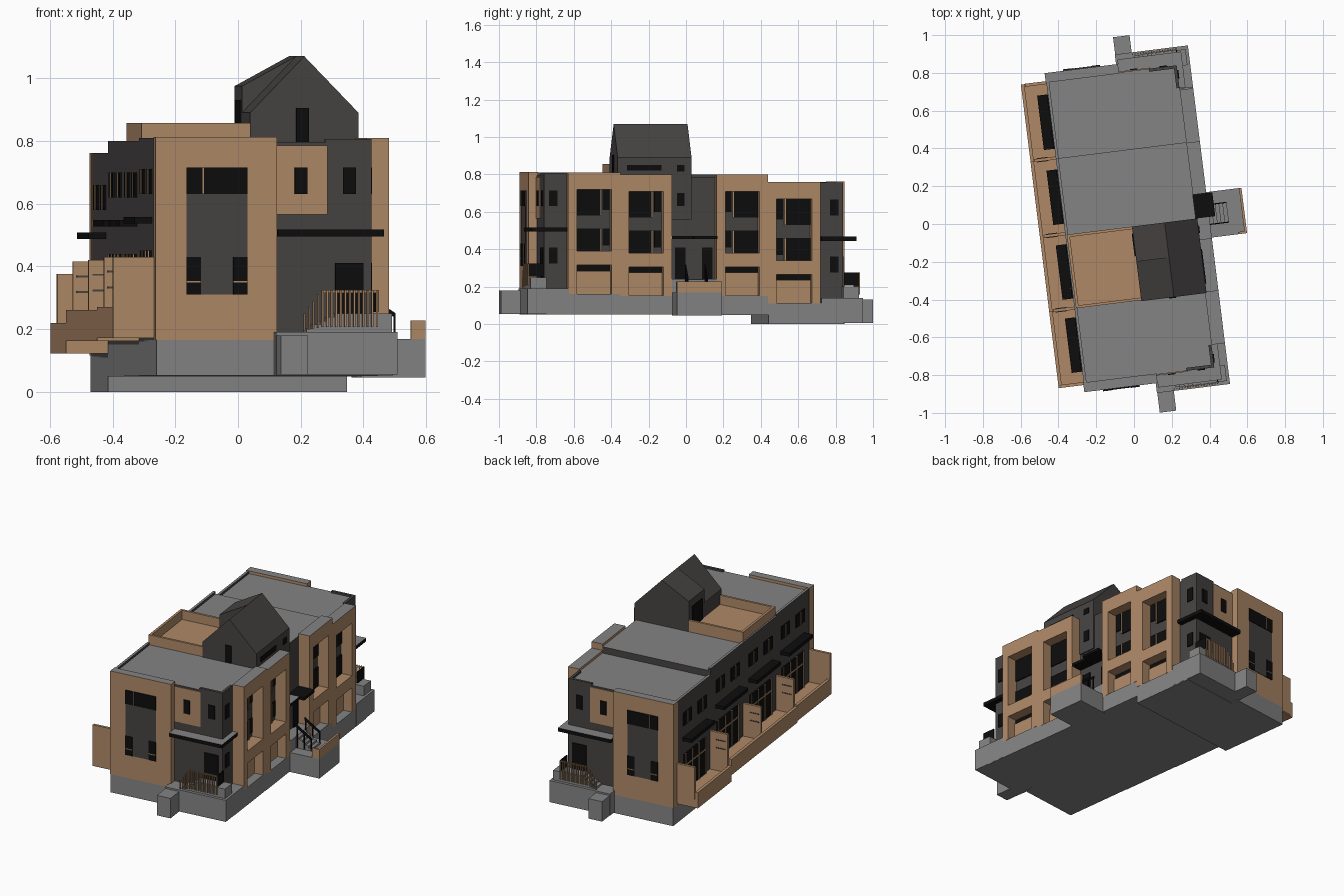
import bpy, bmesh, math
from mathutils import Matrix, Vector

if "Cube" in bpy.data.objects:
    bpy.data.objects.remove(bpy.data.objects["Cube"], do_unlink=True)

PLAN_TURN = Matrix.Rotation(math.radians(7.1), 4, 'Z')


def material(name, color):
    m = bpy.data.materials.new(name)
    m.use_nodes = True
    m.diffuse_color = (*color, 1)
    m.node_tree.nodes["Principled BSDF"].inputs["Base Color"].default_value = (*color, 1)
    return m


TAN = material("tan cladding", (0.43, 0.25, 0.135))
DARK = material("charcoal render", (0.062, 0.056, 0.055))
GREY = material("grey concrete", (0.235, 0.23, 0.235))
BLACK = material("black glass", (0.004, 0.004, 0.004))


def finish(name, bm, mat, top=None):
    """Turn into the plan angle, store, and colour upward faces with the top material."""
    bmesh.ops.recalc_face_normals(bm, faces=bm.faces)
    if top:
        for f in bm.faces:
            f.material_index = int(f.normal.z > 0.9)
    bm.transform(PLAN_TURN)
    me = bpy.data.meshes.new(name)
    bm.to_mesh(me)
    bm.free()
    for m in (mat, top):
        if m:
            me.materials.append(m)
    ob = bpy.data.objects.new(name, me)
    bpy.context.collection.objects.link(ob)
    return ob


def box(name, u, v, z, mat, top=None):
    """Box from (low, high) ranges across, along and up the building."""
    bm = bmesh.new()
    bmesh.ops.create_cube(bm, size=1)
    mid = Vector([sum(r) / 2 for r in (u, v, z)])
    size = [abs(r[1] - r[0]) for r in (u, v, z)]
    bm.transform(Matrix.Translation(mid) @ Matrix.Diagonal((*size, 1)))
    return finish(name, bm, mat, top)


def prism(name, outline, v, mat):
    """Extrude a (u, z) outline along the building."""
    bm = bmesh.new()
    f = bm.faces.new([bm.verts.new((a, v[0], b)) for a, b in outline])
    ext = bmesh.ops.extrude_face_region(bm, geom=[f])["geom"]
    bmesh.ops.translate(bm, vec=(0, v[1] - v[0], 0),
                        verts=[e for e in ext if isinstance(e, bmesh.types.BMVert)])
    return finish(name, bm, mat)


LEFT, WALL, FRAME = -0.368, 0.328, 0.40


def framed_opening(name, v0, v1, dz, flip):
    """Projecting tan bay with a tall upper opening and a low ground opening."""
    a, b = v0 + 0.047, v1 - 0.047
    u = (WALL, FRAME)
    for i, side in enumerate(((v0, a), (b, v1))):
        box(f"{name}_post_{i}", u, side, (0.16 + dz, 0.81 + dz), TAN, GREY)
    box(name + "_head", u, (a, b), (0.72 + dz, 0.81 + dz), TAN, GREY)
    box(name + "_middle_beam", u, (a, b), (0.315 + dz, 0.39 + dz), TAN)
    box(name + "_patio_wall", (WALL, 0.345), (a, b), (0.16 + dz, 0.285 + dz), TAN)
    box(name + "_patio_glass", (WALL, 0.335), (a, b), (0.285 + dz, 0.315 + dz), BLACK)

    def at(t):
        return b - t * (b - a) if flip else a + t * (b - a)
    # wide panes beside narrow ones, one row per storey
    for row, (z0, z1) in enumerate(((0.39, 0.51), (0.58, 0.72))):
        box(f"{name}_window_{row}", (WALL, 0.335), (at(0), at(0.7)), (z0 + dz, z1 + dz), BLACK)
        box(f"{name}_side_window_{row}", (WALL, 0.335), (at(0.78), at(0.98)),
            (z0 + 0.03 + dz, z1 + dz), BLACK)
        box(f"{name}_window_post_{row}", (WALL, 0.338), (at(0.7), at(0.74)),
            (z0 + dz, z1 + dz), TAN)


def garden_side(name, v0, v1, dz):
    """Garden terrace, glazing, awning and bedroom windows on the left side."""
    w = v1 - v0
    lo, hi = max(v0, -0.81), min(v1, 0.81)
    floor = 0.225 + dz
    box(name + "_terrace", (-0.503, LEFT), (lo, hi), (0.172 + dz, floor), TAN)
    box(name + "_terrace_rim", (-0.503, -0.485), (lo, hi), (floor, floor + 0.045), TAN)
    mid = (max(v0, -0.79) + min(v1, 0.79)) / 2
    box(name + "_garden_glazing", (LEFT - 0.008, LEFT), (mid - 0.13, mid + 0.13),
        (floor, 0.45 + dz), BLACK)
    for i in range(4):
        c = mid - 0.12 + i * 0.08
        box(f"{name}_glazing_post_{i}", (LEFT - 0.012, LEFT), (c - 0.004, c + 0.004),
            (floor, 0.45 + dz), TAN)
    box(name + "_glazing_rail", (LEFT - 0.011, LEFT), (mid - 0.13, mid + 0.13),
        (0.375 + dz, 0.383 + dz), TAN)
    box(name + "_awning", (-0.425, LEFT), (mid - 0.145, mid + 0.145),
        (0.537 + dz, 0.558 + dz), BLACK)
    for i, c in enumerate((mid - 0.09, mid + 0.09)):
        box(f"{name}_bedroom_window_{i}", (LEFT - 0.006, LEFT), (c - 0.05, c + 0.05),
            (0.63 + dz, 0.71 + dz), BLACK)
        box(f"{name}_bedroom_mullion_{i}", (LEFT - 0.009, LEFT), (c - 0.003, c + 0.003),
            (0.63 + dz, 0.71 + dz), TAN)


def end_elevation(name, s, dz):
    """Gable end: s is -1 for the front and +1 for the back."""
    def part(label, u, v, z, mat, top=None):
        return box(f"{name}_{label}", u, sorted((s * v[0], s * v[1])),
                   (z[0] + dz, z[1] + dz), mat, top)

    # tan half with its charcoal window strip
    part("tan_wall", (LEFT - 0.003, 0.02), (0.80, 0.851), (0.165, 0.812), TAN, GREY)
    part("window_strip", (-0.272, -0.076), (0.851, 0.854), (0.31, 0.715), DARK)
    part("strip_top_window", (-0.272, -0.076), (0.851, 0.857), (0.63, 0.715), BLACK)
    part("strip_top_mullion", (-0.221, -0.216), (0.851, 0.859), (0.63, 0.715), TAN)
    for i, u in enumerate(((-0.272, -0.226), (-0.122, -0.076))):
        part(f"strip_low_window_{i}", u, (0.851, 0.857), (0.31, 0.43), BLACK)
        part(f"strip_sill_{i}", u, (0.851, 0.859), (0.348, 0.353), TAN)
    # entrance half
    part("tan_panel", (0.02, 0.187), (0.80, 0.811), (0.565, 0.785), TAN)
    part("panel_window", (0.081, 0.121), (0.80, 0.816), (0.63, 0.715), BLACK)
    part("corner_window", (0.237, 0.278), (0.80, 0.812), (0.63, 0.715), BLACK)
    part("door", (0.212, 0.303), (0.80, 0.812), (0.25, 0.41), BLACK)
    for i, z in enumerate(((0.63, 0.715), (0.325, 0.41))):
        part(f"side_window_{i}", (WALL, 0.334), (0.735, 0.78), z, BLACK)
    # corner parapet
    part("parapet", (0.18, WALL), (0.79, 0.806), (0.79, 0.806), DARK)
    part("parapet_return", (0.312, WALL), (0.685, 0.806), (0.79, 0.806), DARK)
    # wraparound canopy
    part("canopy", (0.02, 0.36), (0.80, 0.875), (0.495, 0.517), BLACK, GREY)
    part("canopy_return", (WALL, 0.36), (0.685, 0.80), (0.495, 0.517), BLACK, GREY)
    # porch, deck, steps and slatted railing
    part("porch", (0.01, FRAME), (0.68, 0.903), (0.055, 0.19), GREY)
    part("deck", (0.2, 0.385), (0.80, 0.885), (0.19, 0.25), GREY)
    for i in range(4):
        part(f"porch_step_{i}", (0.11 + 0.023 * i, 0.2), (0.81, 0.885),
             (0.19, 0.202 + 0.012 * i), GREY)
    far = 1.008 if s < 0 else 0.995
    part("entry_block", (0.012, 0.1), (0.90, far), (0.055, 0.18), GREY)
    for i in range(17):
        u = 0.1 + 0.0145 * i
        low = 0.195 + min(i, 4) * 0.003
        part(f"railing_slat_{i}", (u, u + 0.006), (0.889, 0.896),
             (low, min(0.325, 0.25 + 0.02 * i)), TAN)
    part("railing_rail", (0.16, 0.338), (0.886, 0.889), (0.315, 0.325), TAN)
    part("railing_side", (0.334, 0.34), (0.81, 0.89), (0.255, 0.325), BLACK)


# four stepped houses: name, range along, height step, ground level
HOUSES = [("first_house", -0.806, -0.403, 0.0, 0.052),
          ("second_house", -0.403, -0.01, -0.01, 0.05),
          ("third_house", -0.01, 0.395, -0.01, 0.048),
          ("fourth_house", 0.395, 0.806, -0.05, 0.0)]
for name, v0, v1, dz, ground in HOUSES:
    box(name + "_walls", (LEFT, WALL), (v0, v1), (0.16 + dz, 0.795 + dz), DARK, GREY)
    box(name + "_left_parapet", (LEFT, LEFT + 0.015), (v0, v1), (0.79 + dz, 0.81 + dz), DARK, GREY)
    b0 = -0.851 if v0 < -0.8 else v0
    b1 = 0.851 if v1 > 0.8 else v1
    box(name + "_base", (LEFT, FRAME - 0.001), (max(b0, -0.8), min(b1, 0.8)),
        (ground, 0.162 + dz), GREY)
    if b0 != v0 or b1 != v1:
        box(name + "_end_base", (LEFT, 0.02), (b0, b1), (ground, 0.165 + dz), GREY)
    garden_side(name, v0, v1, dz)

end_elevation("front", -1, 0.0)
end_elevation("back", 1, -0.05)

framed_opening("first_bay", -0.685, -0.403, 0.0, False)
framed_opening("second_bay", -0.403, -0.125, -0.01, False)
framed_opening("third_bay", 0.115, 0.392, -0.01, True)
framed_opening("fourth_bay", 0.392, 0.675, -0.05, True)

# garden dividers with slots, and the end screens
for i, (v, z0, z1) in enumerate(((-0.805, 0.172, 0.43), (-0.403, 0.2, 0.43),
                                 (-0.006, 0.2, 0.42), (0.398, 0.17, 0.415), (0.8, 0.13, 0.375))):
    box(f"garden_divider_{i}", (-0.482 if i else -0.503, LEFT), (v - 0.008, v + 0.008), (z0, z1), TAN)
    if 0 < i < 4:
        for k in (0.05, 0.1):
            box(f"divider_slot_{i}_{k}", (-0.47, -0.41), (v - 0.011, v + 0.011),
                (z1 - k, z1 - k + 0.006), DARK)

# attic: front half a plain gable, back half raised by a dormer on the left slope
EAVE, RIDGE, MID, A0, A1 = 0.89, 1.07, 0.162, -0.012, 0.336
prism("attic_gable", [(A0, 0.78), (A1, 0.78), (A1, EAVE), (MID, RIDGE), (A0, EAVE)],
      (-0.41, -0.2), DARK)
prism("attic_dormer", [(A0, 0.78), (A1, 0.78), (A1, EAVE), (MID, RIDGE), (A0, 0.975)],
      (-0.2, -0.012), DARK)
box("attic_front_window", (0.136, 0.176), (-0.415, -0.41), (0.797, 0.905), BLACK)
box("attic_terrace_door", (A0 - 0.006, A0), (-0.17, -0.05), (0.80, 0.93), BLACK)
box("attic_side_window", (A1, A1 + 0.005), (-0.36, -0.175), (0.82, 0.85), BLACK)
box("attic_stair_window", (A1, A1 + 0.005), (-0.09, -0.05), (0.815, 0.85), BLACK)
box("attic_lower_wall", (0.31, A1), (-0.125, -0.012), (0.56, 0.80), DARK)
box("stair_wall_window", (A1, A1 + 0.005), (-0.09, -0.05), (0.63, 0.70), BLACK)

# roof terrace
box("roof_terrace_floor", (-0.355, A0), (-0.405, -0.012), (0.78, 0.80), TAN)
for i, v in enumerate((-0.405, -0.026)):
    box(f"roof_terrace_side_{i}", (-0.355, A0), (v, v + 0.014), (0.78, 0.857), TAN)
box("roof_terrace_left", (-0.36, -0.345), (-0.405, -0.012), (0.78, 0.857), TAN)

# shared side entrance with landing, stair, doors and canopy
box("landing_block", (FRAME - 0.02, 0.588), (-0.122, 0.12), (0.046, 0.168), GREY)
box("landing_wall", (0.575, 0.588), (-0.122, 0.12), (0.168, 0.228), TAN)
box("landing_side_wall", (0.54, 0.588), (-0.122, -0.11), (0.168, 0.228), TAN)
box("entrance_floor", (WALL, 0.40), (-0.125, 0.115), (0.15, 0.24), GREY)
for i in range(5):
    box(f"entrance_step_{i}", (0.40, 0.50 - 0.02 * i), (-0.05, 0.05),
        (0.168, 0.182 + 0.014 * i), GREY)
for i, v in enumerate((-0.055, 0.05)):
    prism(f"stair_handrail_{i}", [(0.40, 0.30), (0.50, 0.235), (0.50, 0.25), (0.40, 0.318)],
          (v, v + 0.006), BLACK)
    for k, u in enumerate((0.405, 0.45, 0.494)):
        box(f"stair_post_{i}_{k}", (u, u + 0.006), (v, v + 0.006),
            (0.17, 0.31 - 0.065 * k / 2), BLACK)
for i, v in enumerate((-0.1, 0.045)):
    box(f"entrance_door_{i}", (WALL, 0.334), (v, v + 0.055), (0.24, 0.41), BLACK)
box("entrance_canopy", (0.30, 0.432), (-0.012, 0.115), (0.455, 0.472), BLACK)
box("entrance_canopy_wing", (0.31, 0.40), (-0.125, -0.012), (0.455, 0.472), BLACK, GREY)
